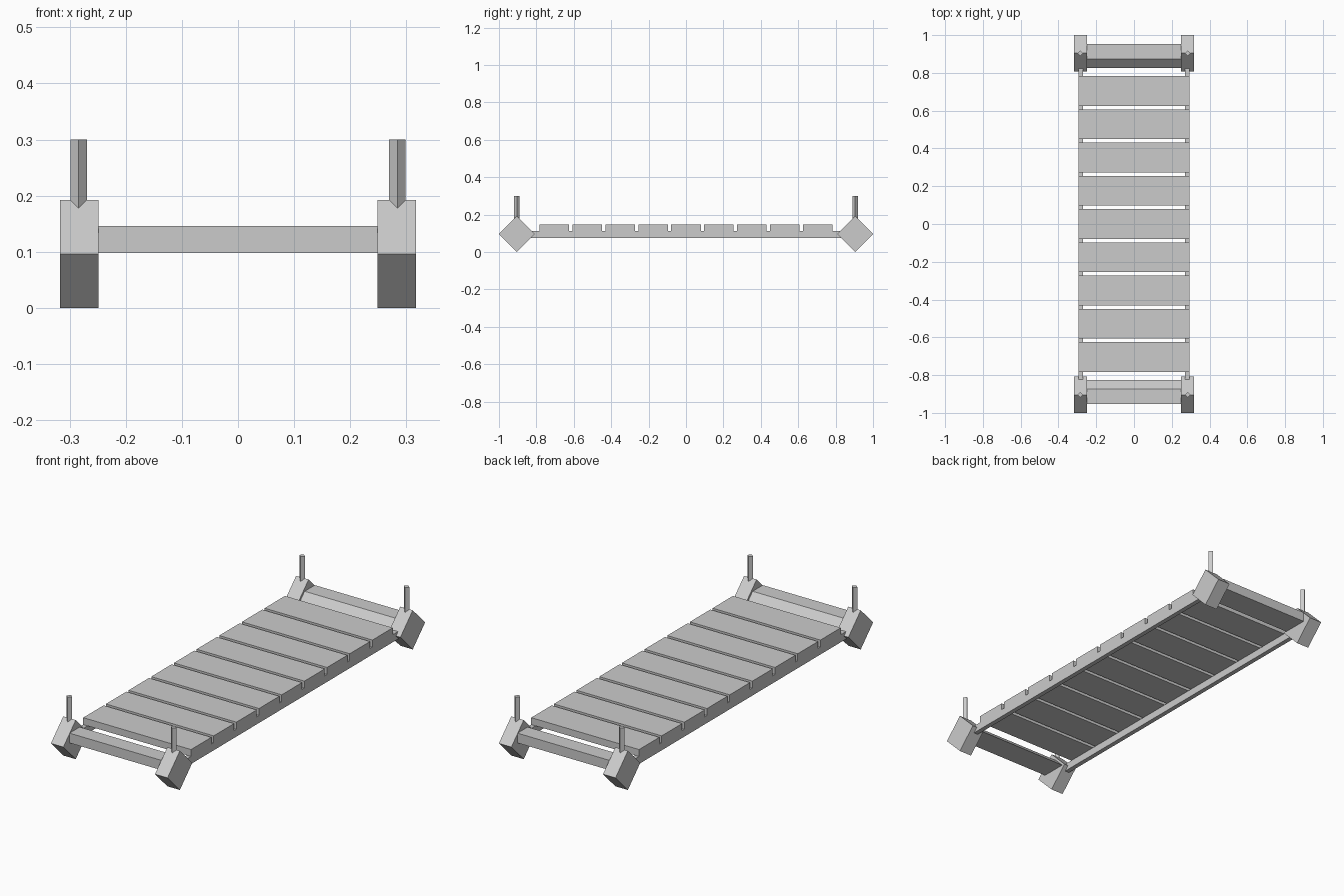
import bpy

if "Cube" in bpy.data.objects:
    bpy.data.objects.remove(bpy.data.objects["Cube"], do_unlink=True)

GREY = (0.6, 0.6, 0.6, 1.0)
grey = bpy.data.materials.new("plain_grey")
grey.use_nodes = True
grey.diffuse_color = GREY
grey.node_tree.nodes["Principled BSDF"].inputs["Base Color"].default_value = GREY


def make(name, verts, faces):
    mesh = bpy.data.meshes.new(name)
    mesh.from_pydata(verts, [], faces)
    mesh.materials.append(grey)
    obj = bpy.data.objects.new(name, mesh)
    bpy.context.collection.objects.link(obj)
    return obj


def prism(name, bottom, top):
    """Closed solid between two matching rings, the first one seen clockwise from outside."""
    n = len(bottom)
    sides = [(i, (i + 1) % n, n + (i + 1) % n, n + i) for i in range(n)]
    caps = [tuple(reversed(range(n))), tuple(range(n, 2 * n))]
    return make(name, bottom + top, sides + caps)


def extrude_x(name, profile, x0, x1):
    """Extrude a counter-clockwise (y, z) profile along x."""
    return prism(name, [(x0, y, z) for y, z in profile], [(x1, y, z) for y, z in profile])


def box(name, x0, x1, y0, y1, z0, z1):
    return extrude_x(name, [(y0, z0), (y1, z0), (y1, z1), (y0, z1)], x0, x1)


HALF_DIAG = 0.096          # corner block diamond
END_Y = 1 - HALF_DIAG
INNER_X, OUTER_X = 0.249, 0.317
PEG_X, PEG_R = 0.284, 0.0145
DECK_X, DECK_Z, TOP_Z = 0.293, 0.112, 0.146

for sy, end in ((-1, "front"), (1, "back")):
    cy = sy * END_Y
    for sx, side in ((-1, "right"), (1, "left")):
        # Diamond shaped corner block
        d = HALF_DIAG
        diamond = [(cy, 0), (cy + d, d), (cy, 2 * d), (cy - d, d)]
        x0, x1 = sorted((sx * INNER_X, sx * OUTER_X))
        extrude_x(f"{end}_{side}_corner_block", diamond, x0, x1)

        # Square peg turned on its corner
        px, r = sx * PEG_X, PEG_R
        ring = [(px + r, cy), (px, cy + r), (px - r, cy), (px, cy - r)]
        prism(f"{end}_{side}_peg", [(x, y, 0.15) for x, y in ring],
              [(x, y, 0.3) for x, y in ring])

    # End rail with a bevelled inner side
    rail = [(sy * y, z) for y, z in
            ((0.952, 0.098), (0.952, TOP_Z), (0.873, TOP_Z), (0.825, 0.098))]
    if sy < 0:
        rail.reverse()
    extrude_x(f"{end}_end_rail", rail, -INNER_X, INNER_X)

# Long side rails under the slats
for sx, side in ((-1, "right"), (1, "left")):
    x0, x1 = sorted((sx * 0.27, sx * DECK_X))
    box(f"{side}_side_rail", x0, x1, -0.86, 0.86, 0.075, DECK_Z)

# Deck slats
PITCH, SLAT_HALF = 0.176, 0.079
for i in range(9):
    cy = (i - 4) * PITCH
    box(f"slat_{i + 1}", -DECK_X, DECK_X, cy - SLAT_HALF, cy + SLAT_HALF, DECK_Z, TOP_Z)
